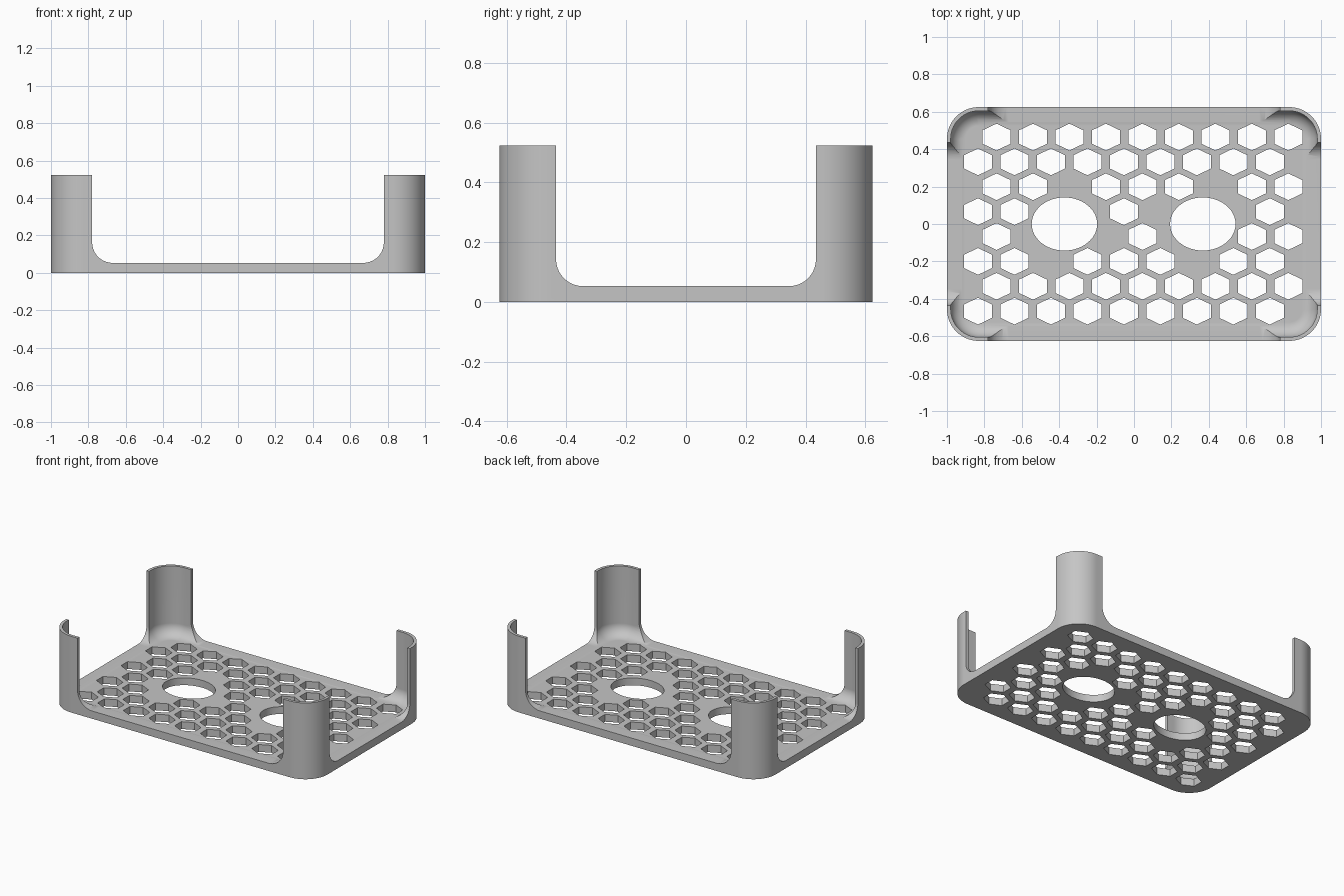
import bpy, bmesh, math

if "Cube" in bpy.data.objects:
    bpy.data.objects.remove(bpy.data.objects["Cube"])

HX, HY, TOP = 1.0, 0.625, 0.523      # half sizes and post height
RADIUS, WALL = 0.17, 0.02            # corner radius and wall thickness
FLOOR, RIM, FILLET = 0.05, 0.053, 0.08

grey = bpy.data.materials.new("plain_grey")
grey.diffuse_color = (0.56, 0.56, 0.56, 1)
grey.use_nodes = True
grey.node_tree.nodes["Principled BSDF"].inputs["Base Color"].default_value = grey.diffuse_color


def rounded_rect(hx, hy, r, z, n=14):
    """Ring of points around a rectangle with rounded corners."""
    pts = []
    for q, (sx, sy) in enumerate([(1, 1), (-1, 1), (-1, -1), (1, -1)]):
        for i in range(n + 1):
            a = math.pi / 2 * (q + i / n)
            pts.append((sx * (hx - r) + r * math.cos(a),
                        sy * (hy - r) + r * math.sin(a), z))
    return pts


def add_loft(bm, rings):
    """Closed solid through rings of equal length."""
    loops = [[bm.verts.new(p) for p in ring] for ring in rings]
    for a, b in zip(loops, loops[1:]):
        for i in range(len(a)):
            j = (i + 1) % len(a)
            bm.faces.new((a[i], a[j], b[j], b[i]))
    bm.faces.new(loops[0][::-1])
    bm.faces.new(loops[-1])


def make(name, solids):
    bm = bmesh.new()
    for rings in solids:
        add_loft(bm, rings)
    bmesh.ops.recalc_face_normals(bm, faces=bm.faces)
    mesh = bpy.data.meshes.new(name)
    bm.to_mesh(mesh)
    bm.free()
    obj = bpy.data.objects.new(name, mesh)
    bpy.context.collection.objects.link(obj)
    mesh.materials.append(grey)
    return obj


def slot_profile(half, r, n=10):
    """U-shaped opening with rounded lower corners, as (across, height)."""
    right = [(half - r + r * math.sin(a), RIM + r - r * math.cos(a))
             for a in (math.pi / 2 * i / n for i in range(n + 1))]
    right.append((half, 0.7))
    return right + [(-u, z) for u, z in reversed(right)]


def prism(cx, cy, rx, ry, sides, start):
    return [[(cx + rx * math.cos(start + 2 * math.pi * i / sides),
              cy + ry * math.sin(start + 2 * math.pi * i / sides), z)
             for i in range(sides)] for z in (-0.1, 0.2)]


# Outer block
tray = make("tray_with_corner_posts",
            [[rounded_rect(HX, HY, RADIUS, z) for z in (0, TOP)]])

# Hollow with a rounded lower edge
rings = []
for i in range(9):
    a = math.pi / 2 * i / 8
    inset = WALL + FILLET * (1 - math.sin(a))
    rings.append(rounded_rect(HX - inset, HY - inset, RADIUS - inset,
                              FLOOR + FILLET * (1 - math.cos(a))))
rings.append(rounded_rect(HX - WALL, HY - WALL, RADIUS - WALL, 0.7))
cavity = make("cavity_cutter", [rings])

# Wide openings between the corner posts
front_slot = make("front_back_cutter",
                  [[[(u, y, z) for u, z in slot_profile(0.78, 0.11)] for y in (-1, 1)]])
side_slot = make("left_right_cutter",
                 [[[(x, u, z) for u, z in slot_profile(0.435, 0.09)] for x in (-1.4, 1.4)]])

# Hexagonal vents (skipped columns per row) and two large oval openings
skipped = {2: (2, 6), 3: (2, 3, 5, 6, 7), 4: (1, 2, 3, 5, 6), 5: (2, 6)}
holes = []
for row in range(8):
    x0 = -0.735 if row % 2 == 0 else -0.834
    for col in range(9):
        if col not in skipped.get(row, ()):
            holes.append(prism(x0 + 0.195 * col, 0.465 - 0.133 * row,
                               0.0866, 0.0715, 6, math.pi / 2))
for x in (-0.372, 0.368):
    holes.append(prism(x, 0, 0.175, 0.142, 48, 0))
vents = make("vent_cutter", holes)

# Carve the tray
bpy.context.view_layer.objects.active = tray
for cutter in (cavity, front_slot, side_slot, vents):
    mod = tray.modifiers.new("cut", 'BOOLEAN')
    mod.operation = 'DIFFERENCE'
    mod.solver = 'EXACT'
    mod.object = cutter
    bpy.ops.object.modifier_apply(modifier=mod.name)
    bpy.data.objects.remove(cutter)

# Smooth rounded surfaces, crisp edges
bpy.ops.object.select_all(action='DESELECT')
tray.select_set(True)
bpy.ops.object.shade_smooth_by_angle(angle=math.radians(30))
weighted = tray.modifiers.new("even_shading", 'WEIGHTED_NORMAL')
weighted.keep_sharp = True
